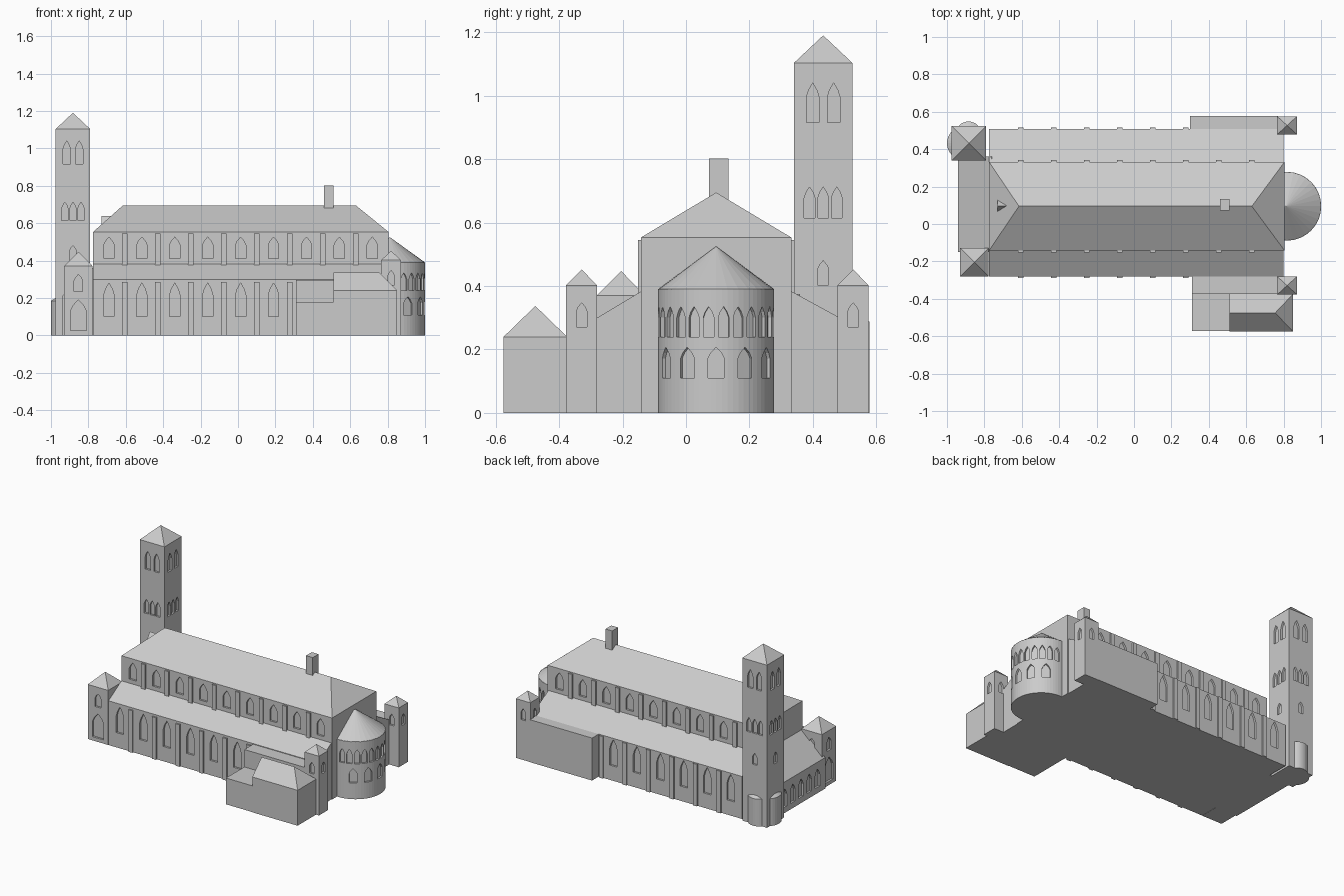
import bpy, bmesh, math
from mathutils import Vector

if "Cube" in bpy.data.objects:
    bpy.data.objects.remove(bpy.data.objects["Cube"])

stone = bpy.data.materials.new("grey_stone")
stone.diffuse_color = (0.6, 0.6, 0.6, 1)
stone.use_nodes = True
stone.node_tree.nodes["Principled BSDF"].inputs["Base Color"].default_value = stone.diffuse_color


def add_hull(bm, pts):
    verts = [bm.verts.new(p) for p in pts]
    bmesh.ops.convex_hull(bm, input=verts)


def finish(name, bm):
    bmesh.ops.dissolve_limit(bm, angle_limit=0.01, verts=bm.verts[:], edges=bm.edges[:])
    bmesh.ops.recalc_face_normals(bm, faces=bm.faces[:])
    me = bpy.data.meshes.new(name)
    bm.to_mesh(me)
    bm.free()
    me.materials.append(stone)
    ob = bpy.data.objects.new(name, me)
    bpy.context.collection.objects.link(ob)
    return ob


def solid(name, *point_sets):
    """One object made of one or more convex solids."""
    bm = bmesh.new()
    for pts in point_sets:
        add_hull(bm, pts)
    return finish(name, bm)


def box(x0, x1, y0, y1, z0, z1):
    return [(x, y, z) for x in (x0, x1) for y in (y0, y1) for z in (z0, z1)]


def ring(cx, cy, r, z, n):
    return [(cx + r * math.cos(2 * math.pi * i / n), cy + r * math.sin(2 * math.pi * i / n), z)
            for i in range(n)]


def arch(x, y, z0, z1, width, angle, depth=0.013):
    """Pointed window cutter on a wall at x, y whose outward direction is angle (degrees)."""
    a = math.radians(angle)
    out, side = Vector((math.cos(a), math.sin(a), 0)), Vector((-math.sin(a), math.cos(a), 0))
    w, h = width / 2, z1 - z0
    shape = [(-w, 0), (w, 0), (w, .64 * h), (.65 * w, .82 * h), (0, h), (-.65 * w, .82 * h), (-w, .64 * h)]
    base = Vector((x, y, z0))
    return [base + side * u + out * d + Vector((0, 0, v)) for u, v in shape for d in (-depth, 0.02)]


def cut(ob, cutters):
    tool = solid("window_cutter", *cutters)
    tool.hide_render = True
    mod = ob.modifiers.new("windows", 'BOOLEAN')
    mod.operation, mod.solver, mod.object = 'DIFFERENCE', 'EXACT', tool
    bpy.context.view_layer.objects.active = ob
    bpy.ops.object.modifier_apply(modifier=mod.name)
    bpy.data.objects.remove(tool)


BAYS = [-0.69 + 0.176 * i for i in range(9)]
PIERS = [-0.605 + 0.1765 * i for i in range(8)]
MID = 0.095

# nave with hipped roof
nave = solid("nave", box(-0.775, 0.805, -0.142, 0.332, 0, 0.553)
             + [(-0.615, MID, 0.695), (0.63, MID, 0.695)])
cut(nave, [arch(x, y, 0.41, 0.525, 0.055, a) for x in BAYS for y, a in ((-0.142, -90), (0.332, 90))])
solid("nave_pilasters", *[box(x - .015, x + .015, y - .01, y + .01, 0.36, 0.545)
                          for x in PIERS for y in (-0.142, 0.332)])

# side aisles with lean-to roofs
for name, wall, inner, eave, a in (("south_aisle", -0.28, -0.13, 0.30, -90),
                                   ("north_aisle", 0.507, 0.32, 0.288, 90)):
    aisle = solid(name, [(x, y, z) for x in (-0.775, 0.80)
                         for y, z in ((wall, 0), (wall, eave), (inner, 0), (inner, 0.39))])
    cut(aisle, [arch(x, wall, 0.10, 0.28, 0.055, a) for x in BAYS[:6]])
    solid(name + "_pilasters", *[box(x - .015, x + .015, wall - .01, wall + .01, 0, 0.285)
                                 for x in PIERS[:6]])

# roof dormer and chimney
solid("dormer", [(x, y, z) for x in (-0.73, -0.67)
                 for y, z in ((0.065, 0.59), (0.13, 0.59), (0.0975, 0.637))])
solid("chimney", box(0.46, 0.51, 0.072, 0.134, 0.6, 0.802))

# west porch with lean-to roof
porch = solid("porch", [(x, y, z) for y in (-0.15, 0.36)
                        for x, z in ((-0.94, 0), (-0.94, 0.21), (-0.76, 0), (-0.76, 0.375))])
cut(porch, [arch(-0.94, 0.11 + 0.088 * i, 0.04, 0.165, 0.05, 180) for i in range(-2, 3)])


def tower(name, x0, x1, y0, y1, top, apex, windows):
    """Square tower with pyramid roof; windows are (offset, z0, z1, width) on all four faces."""
    cx, cy = (x0 + x1) / 2, (y0 + y1) / 2
    ob = solid(name, box(x0, x1, y0, y1, 0, top) + [(cx, cy, apex)])
    cutters = []
    for off, z0, z1, w in windows:
        cutters += [arch(x0, cy + off, z0, z1, w, 180), arch(x1, cy + off, z0, z1, w, 0),
                    arch(cx + off, y0, z0, z1, w, -90), arch(cx + off, y1, z0, z1, w, 90)]
    cut(ob, cutters)


tower("bell_tower", -0.975, -0.79, 0.34, 0.525, 1.103, 1.19,
      [(o, 0.915, 1.04, 0.04) for o in (-0.033, 0.033)]
      + [(o, 0.615, 0.712, 0.034) for o in (-0.043, 0, 0.043)] + [(0, 0.403, 0.48, 0.035)])
tower("southwest_tower", -0.93, -0.777, -0.281, -0.128, 0.37, 0.447,
      [(0, 0.235, 0.325, 0.045), (0, 0.025, 0.19, 0.085)])
for name, y0 in (("southeast_turret", -0.378), ("northeast_turret", 0.478)):
    tower(name, 0.765, 0.872, y0, y0 + 0.098, 0.402, 0.452, [(0, 0.27, 0.347, 0.034)])

# rounded niches at the foot of the bell tower
for name, cx, cy, r in (("west_niche", -0.91, 0.432, 0.09), ("north_niche", -0.885, 0.478, 0.07)):
    solid(name, ring(cx, cy, r, 0, 32) + ring(cx, cy, r, 0.185, 32) + [(cx, cy, 0.185 + 0.6 * r)])

# apse drum with two window rows, and cone roof
AX, R = 0.817, 0.183
apse = solid("apse", ring(AX, MID, R, 0, 64) + ring(AX, MID, R, 0.39, 64))
rows = [(a - 82.5, 0.24, 0.335, 0.034) for a in range(0, 166, 15)]
rows += [(a, 0.11, 0.207, 0.05) for a in (-60, -30, 0, 30, 60)]
cut(apse, [arch(AX + R * math.cos(math.radians(a)), MID + R * math.sin(math.radians(a)), z0, z1, w, a)
           for a, z0, z1, w in rows])
solid("apse_roof", ring(AX, MID, R + 0.001, 0.389, 32) + [(AX - 0.005, MID, 0.525)])

# annexes
solid("north_annex", box(0.30, 0.77, 0.49, 0.578, 0, 0.288))
solid("south_annex", box(0.31, 0.77, -0.375, -0.27, 0, 0.296))
solid("south_low_annex", box(0.31, 0.52, -0.572, -0.37, 0, 0.178))
solid("sacristy", box(0.51, 0.85, -0.575, -0.375, 0, 0.24)
      + [(0.51, -0.475, 0.337), (0.755, -0.475, 0.337)])
